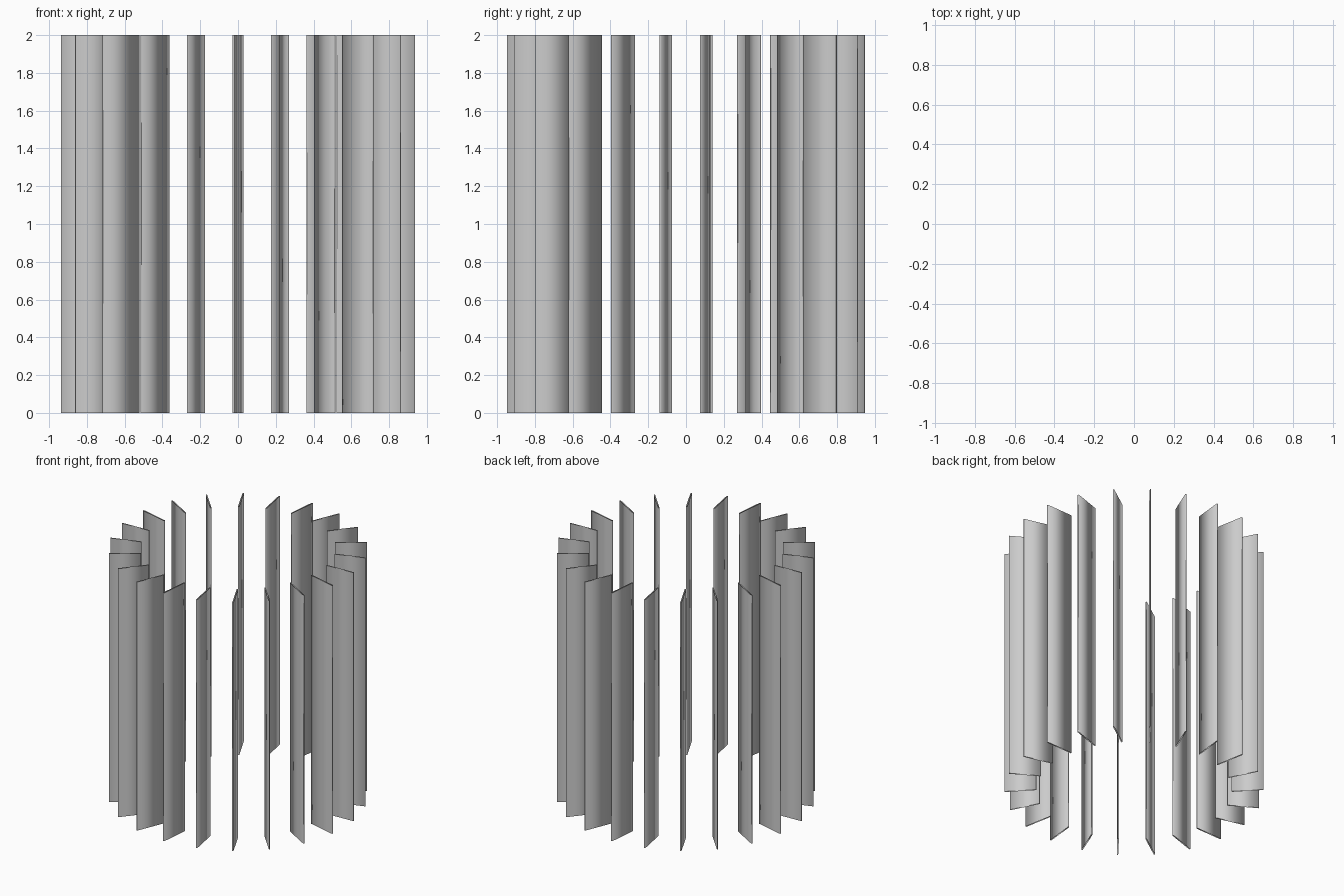
import bpy
import math
from mathutils import Vector

if "Cube" in bpy.data.objects:
    bpy.data.objects.remove(bpy.data.objects["Cube"])

COUNT = 22
HEIGHT = 2.0
OUTER = Vector((0.946, 0.0))     # blade centreline ends: (radial, tangential)
INNER = Vector((0.713, 0.024))
HALF_THICK = 0.0045


def blade_mesh():
    """Thin open-ended vertical blade, slightly skewed from the radius."""
    d = (OUTER - INNER).normalized()
    n = Vector((-d.y, d.x)) * HALF_THICK
    profile = [OUTER + n, INNER + n, INNER - n, OUTER - n]
    verts = [(p.x, p.y, z) for z in (0.0, HEIGHT) for p in profile]
    faces = [(i, (i + 1) % 4, (i + 1) % 4 + 4, i + 4) for i in range(4)]
    mesh = bpy.data.meshes.new("blade")
    mesh.from_pydata(verts, [], faces)
    # soft shading wraps around the thin blade
    for f in mesh.polygons:
        f.use_smooth = True
    mesh.update()
    return mesh


# Ring of identical blades, the first one at the front
mesh = blade_mesh()
for k in range(COUNT):
    blade = bpy.data.objects.new(f"blade_{k + 1:02d}", mesh)
    blade.rotation_euler.z = -math.pi / 2 + k * math.tau / COUNT
    bpy.context.collection.objects.link(blade)
